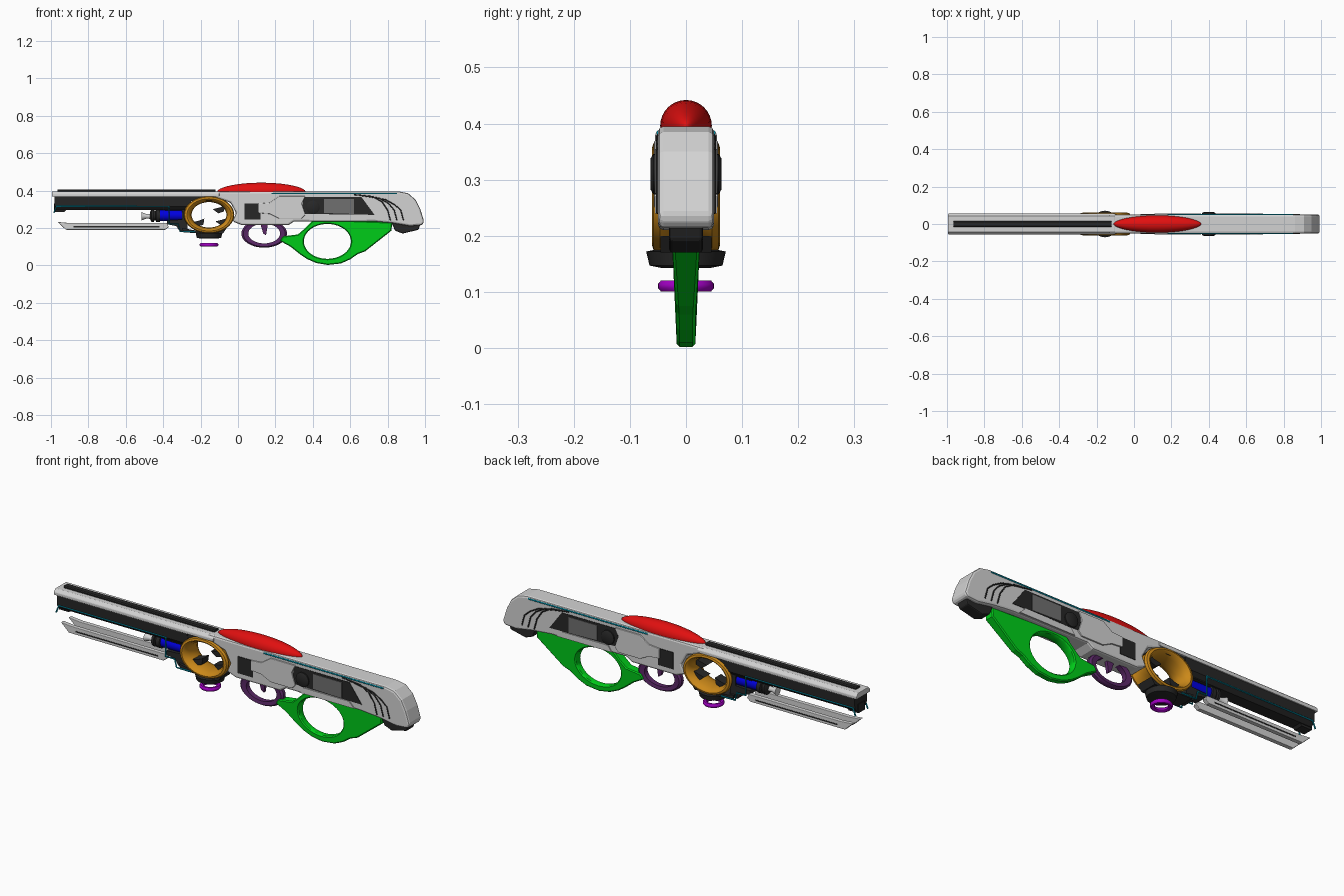
import bpy, bmesh, math
from mathutils import Matrix, Vector

if "Cube" in bpy.data.objects:
    bpy.data.objects.remove(bpy.data.objects["Cube"])


def material(name, r, g, b):
    m = bpy.data.materials.new(name)
    m.use_nodes = True
    m.diffuse_color = (r, g, b, 1)
    m.node_tree.nodes["Principled BSDF"].inputs["Base Color"].default_value = (r, g, b, 1)
    return m


WHITE = material("shell_white", 0.65, 0.65, 0.65)
BLACK = material("near_black", 0.02, 0.02, 0.02)
GRAY = material("panel_gray", 0.16, 0.16, 0.16)
ORANGE = material("amber", 0.6, 0.25, 0.01)
RED = material("bright_red", 0.75, 0.005, 0.005)
GREEN = material("bright_green", 0.0, 0.62, 0.01)
PURPLE = material("violet", 0.36, 0.0, 0.55)
PLUM = material("dark_plum", 0.1, 0.02, 0.13)
BLUE = material("deep_blue", 0.0, 0.0, 0.75)
CYAN = material("teal_line", 0.0, 0.3, 0.42)


def finish(bm, name, mat, bevel=0, smooth=False):
    bmesh.ops.recalc_face_normals(bm, faces=bm.faces)
    me = bpy.data.meshes.new(name)
    bm.to_mesh(me)
    bm.free()
    me.materials.append(mat)
    ob = bpy.data.objects.new(name, me)
    bpy.context.collection.objects.link(ob)
    if bevel:
        mod = ob.modifiers.new("bevel", "BEVEL")
        mod.width = bevel
        mod.segments = 2
        mod.limit_method = "ANGLE"
        mod.angle_limit = math.radians(40)
    if smooth:
        bpy.ops.object.select_all(action="DESELECT")
        ob.select_set(True)
        bpy.context.view_layer.objects.active = ob
        bpy.ops.object.shade_smooth_by_angle(angle=math.radians(40))
    return ob


def extrude(name, coords, shift, mat, bevel=0):
    bm = bmesh.new()
    face = bm.faces.new([bm.verts.new(c) for c in coords])
    top = bmesh.ops.extrude_face_region(bm, geom=[face])["geom"]
    bmesh.ops.translate(bm, verts=[v for v in top if isinstance(v, bmesh.types.BMVert)], vec=shift)
    return finish(bm, name, mat, bevel)


def side_profile(name, pts, y0, y1, mat, bevel=0):
    return extrude(name, [(x, y0, z) for x, z in pts], (0, y1 - y0, 0), mat, bevel)


def cross_section(name, half, x0, x1, mat, bevel=0):
    pts = half + [(-y, z) for y, z in reversed(half)]
    return extrude(name, [(x0, y, z) for y, z in pts], (x1 - x0, 0, 0), mat, bevel)


def both_sides(name, pts, y0, y1, mat, bevel=0):
    for side, s in (("left", 1), ("right", -1)):
        side_profile(name + "_" + side, pts, s * y0, s * y1, mat, bevel)


def lathe(name, profile, axis, center, mat, steps=40, scale=(1, 1, 1), closed=False):
    # profile holds (radius, height along the axis)
    bm = bmesh.new()
    turn = Vector((0, 0, 1)).rotation_difference(Vector(axis)).to_matrix().to_4x4()
    move = Matrix.Translation(center) @ Matrix.Diagonal((*scale, 1)) @ turn
    rows = [[bm.verts.new(move @ Vector((r * math.cos(a), r * math.sin(a), h)))
             for a in (math.tau * i / steps for i in range(steps))] for r, h in profile]
    pairs = list(zip(rows, rows[1:])) + ([(rows[-1], rows[0])] if closed else [])
    for a, b in pairs:
        for i in range(steps):
            j = (i + 1) % steps
            bm.faces.new((a[i], a[j], b[j], b[i]))
    if not closed:
        bm.faces.new(rows[0])
        bm.faces.new(rows[-1])
    bmesh.ops.remove_doubles(bm, verts=bm.verts, dist=1e-5)
    return finish(bm, name, mat, smooth=True)


def wire(name, pts, radius, mat):
    cu = bpy.data.curves.new(name, "CURVE")
    cu.dimensions = "3D"
    cu.bevel_depth = radius
    cu.bevel_resolution = 1
    cu.use_fill_caps = True
    sp = cu.splines.new("POLY")
    sp.points.add(len(pts) - 1)
    for p, c in zip(sp.points, pts):
        p.co = (*c, 1)
    cu.materials.append(mat)
    bpy.context.collection.objects.link(bpy.data.objects.new(name, cu))


def wires(name, pts, y, radius, mat):
    for side, s in (("left", 1), ("right", -1)):
        wire(name + "_" + side, [(x, s * y, z) for x, z in pts], radius, mat)


def box(x0, x1, z0, z1):
    return [(x0, z0), (x1, z0), (x1, z1), (x0, z1)]


# Main shell with the curved stock
side_profile("body_shell", [
    (-0.14, 0.395), (0.86, 0.395), (0.91, 0.385), (0.95, 0.35), (0.975, 0.3), (0.995, 0.235),
    (0.985, 0.215), (0.92, 0.21), (0.83, 0.225), (0.72, 0.235), (0.3, 0.235), (0.27, 0.215),
    (0.02, 0.215), (-0.03, 0.235), (-0.01, 0.28), (-0.04, 0.335), (-0.14, 0.37)],
    -0.05, 0.05, WHITE, 0.01)
side_profile("butt_foot", [(0.82, 0.23), (0.84, 0.185), (0.88, 0.17), (0.965, 0.19), (0.975, 0.22)],
             -0.03, 0.03, BLACK, 0.006)

# Side panels
both_sides("front_grip_panel", box(0.035, 0.12, 0.245, 0.33), 0.045, 0.053, BLACK)
both_sides("cover_plate", [
    (0.11, 0.33), (0.17, 0.335), (0.22, 0.37), (0.36, 0.37), (0.34, 0.33), (0.36, 0.27),
    (0.34, 0.25), (0.22, 0.25), (0.17, 0.275), (0.11, 0.28)], 0.045, 0.057, WHITE, 0.003)
both_sides("window_panel", [(0.34, 0.275), (0.35, 0.365), (0.66, 0.365), (0.73, 0.27)],
           0.045, 0.052, BLACK)
both_sides("window_inset", [(0.46, 0.28), (0.46, 0.355), (0.62, 0.355), (0.62, 0.275)],
           0.045, 0.055, GRAY)
both_sides("lower_ledge", [(0.38, 0.24), (0.4, 0.27), (0.66, 0.27), (0.69, 0.24)], 0.045, 0.055, WHITE)
for s in (1, -1):
    lathe("side_knob", [(0.036, 0), (0.036, 0.01), (0.028, 0.015)], (0, s, 0), (0.4, s * 0.048, 0.31), BLACK, 24)
for k in range(3):
    d = 0.035 * k
    wires("stock_rib", [(0.62 + d, 0.378 - d / 8), (0.72 + d, 0.368 - d / 4), (0.77 + d, 0.34 - d / 4),
                        (0.8 + d, 0.295), (0.815 + d, 0.24)], 0.05, 0.0035, BLACK)
wires("shell_light_line", [(0.18, 0.384), (0.85, 0.384)], 0.049, 0.004, CYAN)

# Barrel: dark core, pale upper shell, top rail
cross_section("barrel_core", [(0.03, 0.295), (0.048, 0.315), (0.05, 0.376)], -0.98, -0.25, BLACK)
cross_section("barrel_shell", [(0.055, 0.367), (0.055, 0.382), (0.042, 0.396)], -0.995, -0.1, WHITE, 0.003)
cross_section("top_rail", [(0.017, 0.39), (0.017, 0.402), (0.012, 0.406)], -0.965, -0.12, BLACK)
cross_section("ring_bridge", [(0.046, 0.345), (0.046, 0.376)], -0.26, -0.03, BLACK)
side_profile("muzzle_block", [(-0.985, 0.285), (-0.93, 0.285), (-0.9, 0.31), (-0.985, 0.33)],
             -0.025, 0.025, BLACK)
wires("barrel_light_line", [(-0.985, 0.28), (-0.97, 0.316), (-0.37, 0.316), (-0.37, 0.22),
                            (-0.32, 0.22), (-0.31, 0.18), (-0.23, 0.18)], 0.049, 0.004, CYAN)

# Lower prongs
prong = [(-0.965, 0.232), (-0.92, 0.19), (-0.39, 0.19), (-0.37, 0.205), (-0.38, 0.226), (-0.9, 0.226)]
both_sides("lower_prong", prong, 0.02, 0.042, WHITE, 0.003)
both_sides("prong_stripe", box(-0.88, -0.42, 0.203, 0.209), 0.038, 0.0435, BLACK)

# Power cell and nozzle between barrel and prongs
axis = (1, 0, 0)
lathe("power_cell", [(0.029, -0.42), (0.029, -0.27)], axis, (0, 0, 0.267), BLUE, 24)
lathe("cell_collar", [(0.02, -0.47), (0.036, -0.462), (0.036, -0.45), (0.026, -0.448), (0.026, -0.44),
                      (0.036, -0.438), (0.036, -0.418), (0.026, -0.415)], axis, (0, 0, 0.267), BLACK, 24)
lathe("nozzle_tip", [(0.022, -0.515), (0.012, -0.49), (0.014, -0.46)], axis, (0, 0, 0.262), WHITE, 20)
side_profile("cell_mount", [(-0.39, 0.3), (-0.27, 0.3), (-0.27, 0.18), (-0.31, 0.18), (-0.33, 0.21),
                            (-0.38, 0.22), (-0.38, 0.24), (-0.3, 0.245), (-0.3, 0.292), (-0.39, 0.292)],
             -0.032, 0.032, BLACK)

# Large oval ring with flared rims
half = [(0.093, 0), (0.097, 0.03), (0.109, 0.056), (0.118, 0.061), (0.13, 0.058), (0.135, 0.046), (0.126, 0.03)]
loop = half + [(r, -h) for r, h in reversed(half[1:])]
lathe("oval_ring", loop, (0, 1, 0), (-0.155, 0, 0.27), ORANGE, 48, (1, 1, 0.73), True)
for n, (x, z) in enumerate(((-0.105, 0.3), (-0.09, 0.235), (-0.215, 0.23))):
    side_profile("inner_lug_%d" % n, [(x - 0.03, z), (x, z - 0.022), (x + 0.03, z - 0.012),
                                      (x + 0.035, z + 0.02), (x + 0.01, z + 0.01)], -0.025, 0.025, BLACK)

# Foot disc and violet hoop under the ring
lathe("foot_disc", [(0.045, 0.143), (0.065, 0.147), (0.071, 0.172), (0.05, 0.176), (0.04, 0.195)],
      (0, 0, 1), (-0.155, 0, 0), BLACK, 32)
side_profile("foot_bracket", [(-0.3, 0.2), (-0.29, 0.175), (-0.08, 0.17), (-0.06, 0.2), (-0.1, 0.185), (-0.22, 0.185)],
             -0.045, 0.045, BLACK)
lathe("hoop", [(0.03, 0.105), (0.035, 0.101), (0.045, 0.101), (0.05, 0.107), (0.05, 0.114),
               (0.045, 0.12), (0.035, 0.12), (0.03, 0.115)], (0, 0, 1), (-0.155, 0, 0), PURPLE, 32, closed=True)

# Trigger guard
lathe("trigger_guard", [(0.085, -0.013), (0.112, -0.016), (0.122, -0.008), (0.122, 0.008), (0.112, 0.016), (0.085, 0.013)],
      (0, 1, 0), (0.14, 0, 0.17), PLUM, 40, (1, 1, 0.62), True)
side_profile("trigger", [(0.12, 0.22), (0.135, 0.17), (0.15, 0.16), (0.16, 0.22)], -0.008, 0.008, PLUM)

# Handle with an oval finger hole, thinner towards the bottom
handle = side_profile("handle", [
    (0.225, 0.13), (0.28, 0.1), (0.33, 0.06), (0.37, 0.033), (0.42, 0.012), (0.48, 0.002), (0.55, 0.01),
    (0.6, 0.032), (0.64, 0.06), (0.68, 0.075), (0.82, 0.185), (0.825, 0.23), (0.57, 0.24), (0.4, 0.24),
    (0.355, 0.195), (0.32, 0.165), (0.24, 0.155)], -0.025, 0.025, GREEN)
for v in handle.data.vertices:
    v.co.y *= 0.66 + 0.34 * min(1, max(0, (v.co.z - 0.05) / 0.13))
cutter = lathe("handle_hole", [(0.126, -0.1), (0.126, 0.1)], (0, 1, 0), (0.478, 0, 0.128), GREEN, 40, (1, 1, 0.74))
mod = handle.modifiers.new("hole", "BOOLEAN")
mod.operation = "DIFFERENCE"
mod.object = cutter
bpy.context.view_layer.objects.active = handle
bpy.ops.object.modifier_apply(modifier="hole")
bpy.data.objects.remove(cutter)
soft = handle.modifiers.new("bevel", "BEVEL")
soft.width = 0.005
soft.limit_method = "ANGLE"
soft.angle_limit = math.radians(50)

# Red pointed canopy on top
canopy = [(0.046 * math.sin(math.pi * i / 20) ** 1.15, -0.235 * math.cos(math.pi * i / 20)) for i in range(21)]
lathe("red_canopy", canopy, (1, 0, 0), (0.125, 0, 0.396), RED, 32)
